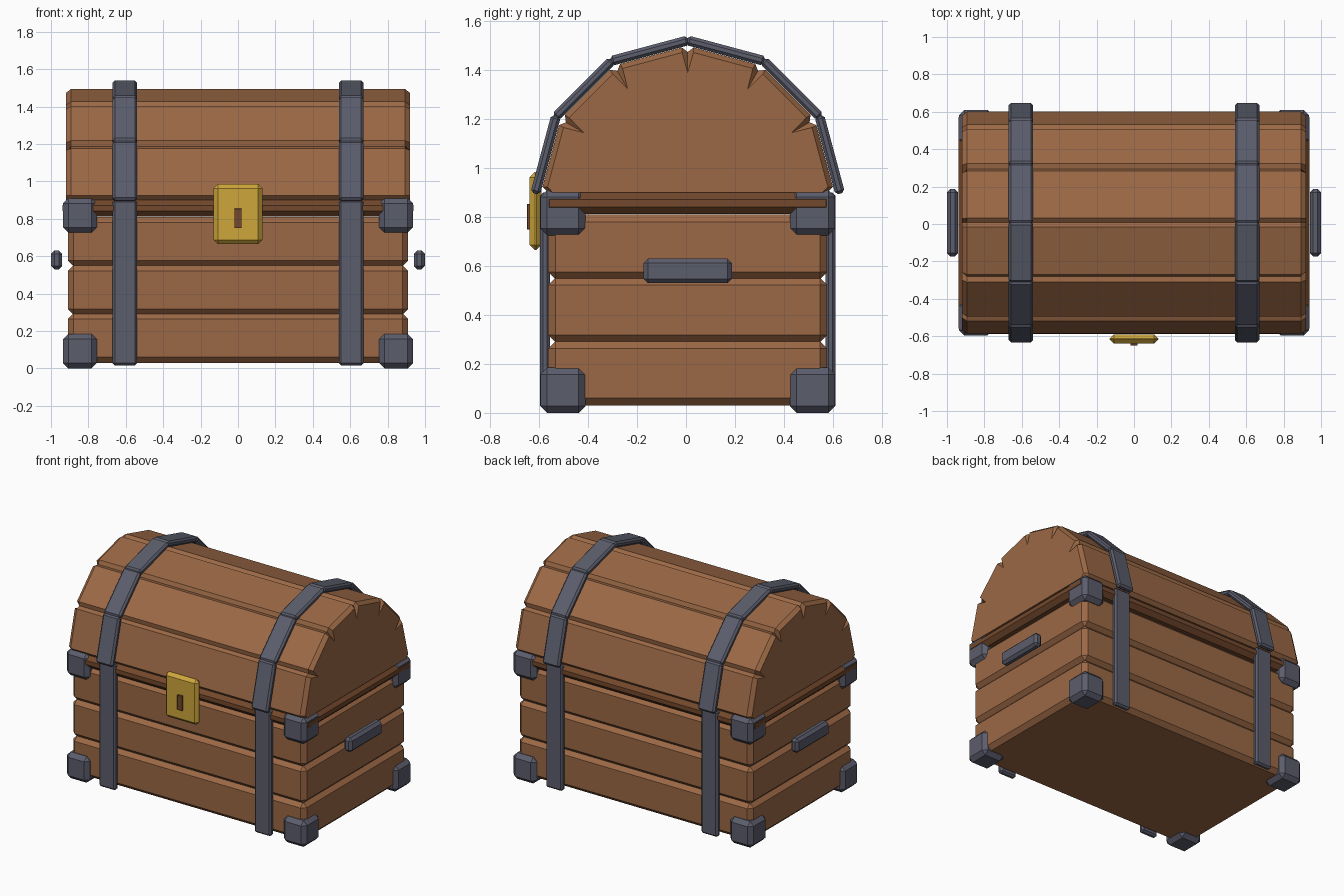
import bpy, bmesh, math
from mathutils import Matrix, Vector

if "Cube" in bpy.data.objects:
    bpy.data.objects.remove(bpy.data.objects["Cube"])


def material(name, color):
    m = bpy.data.materials.new(name)
    m.use_nodes = True
    m.diffuse_color = (*color, 1)
    m.node_tree.nodes["Principled BSDF"].inputs["Base Color"].default_value = (*color, 1)
    return m


wood = material("wood", (0.33, 0.14, 0.06))
dark_wood = material("dark wood", (0.17, 0.065, 0.025))
iron = material("iron", (0.105, 0.11, 0.15))
brass = material("brass", (0.62, 0.38, 0.045))

MID = 0.007          # depth of the chest's centre line
SPRING = 0.9         # height where the lid arch starts
RADIUS = 0.6
PLANKS = 6


def finish(name, bm, mat):
    bmesh.ops.recalc_face_normals(bm, faces=bm.faces)
    mesh = bpy.data.meshes.new(name)
    bm.to_mesh(mesh)
    bm.free()
    mesh.materials.append(mat)
    obj = bpy.data.objects.new(name, mesh)
    bpy.context.collection.objects.link(obj)
    return obj


def block(name, center, size, chamfer, mat, tilt=0):
    """Box with chamfered edges, tilted about x."""
    bm = bmesh.new()
    bmesh.ops.create_cube(bm, size=1)
    bmesh.ops.scale(bm, vec=size, verts=bm.verts)
    bmesh.ops.bevel(bm, geom=bm.edges[:], offset=chamfer, segments=1, affect='EDGES')
    bm.transform(Matrix.Translation(center) @ Matrix.Rotation(tilt, 4, 'X'))
    return finish(name, bm, mat)


# Body: three stacked planks and the darker rim
for i in range(3):
    block(f"body_plank_{i + 1}", (0, MID, 0.162 + 0.258 * i), (1.82, 1.14, 0.264), 0.03, wood)
block("rim", (0, MID, 0.857), (1.875, 1.19, 0.09), 0.03, dark_wood)


# Lid: faceted arch with grooves between planks that split open at the ends
def arch_point(k, r=RADIUS):
    a = math.pi * k / PLANKS
    return Vector((r * math.cos(a), r * math.sin(a)))


def lid_profile(shrink, groove_radius):
    pts = [Vector((RADIUS - 0.03, 0)) * shrink]
    for k in range(PLANKS + 1):
        c = arch_point(k)
        if k > 0:
            pts.append(c.lerp(arch_point(k - 1), 0.08) * shrink)
        if 0 < k < PLANKS:
            pts.append(arch_point(k, groove_radius))
        if k < PLANKS:
            pts.append(c.lerp(arch_point(k + 1), 0.08) * shrink)
    pts.append(Vector((0.03 - RADIUS, 0)) * shrink)
    return pts


bm = bmesh.new()
rings = []
for x in (-0.92, -0.893, 0.893, 0.92):
    end = abs(x) > 0.9
    outline = lid_profile(0.965, 0.49) if end else lid_profile(1, 0.575)
    rings.append([bm.verts.new((x, MID + p.x, SPRING + p.y)) for p in outline])
for a, b in zip(rings, rings[1:]):
    for i in range(len(a)):
        j = (i + 1) % len(a)
        bm.faces.new((a[i], a[j], b[j], b[i]))
bm.faces.new(rings[0])
bm.faces.new(rings[-1])
finish("lid", bm, wood)

# Iron straps: uprights on the body, links over the lid
for side, s in (("left", 1), ("right", -1)):
    x = 0.605 * s
    for face, d in (("front", -1), ("back", 1)):
        block(f"{side}_{face}_strap", (x, MID + 0.583 * d, 0.458), (0.13, 0.04, 0.885), 0.012, iron)
    for k in range(PLANKS):
        a = math.pi * (k + 0.5) / PLANKS
        r = 0.601
        block(f"{side}_lid_strap_{k + 1}",
              (x, MID + r * math.cos(a), SPRING + r * math.sin(a)),
              (0.13, 0.04, 0.33), 0.012, iron, a)

    # Corner caps
    for face, d in (("front", -1), ("back", 1)):
        for level, z in (("lower", 0.0925), ("upper", 0.818)):
            block(f"{side}_{face}_{level}_corner", (0.845 * s, MID + 0.51 * d, z),
                  (0.18, 0.185, 0.185), 0.028, iron)

    # Side handle
    block(f"{side}_handle", (0.97 * s, MID, 0.58), (0.06, 0.36, 0.1), 0.018, iron)

# Lock plate and keyhole
block("lock_plate", (0, -0.615, 0.825), (0.26, 0.05, 0.32), 0.022, brass)
block("keyhole", (0, -0.63, 0.802), (0.04, 0.04, 0.105), 0.002, dark_wood)
